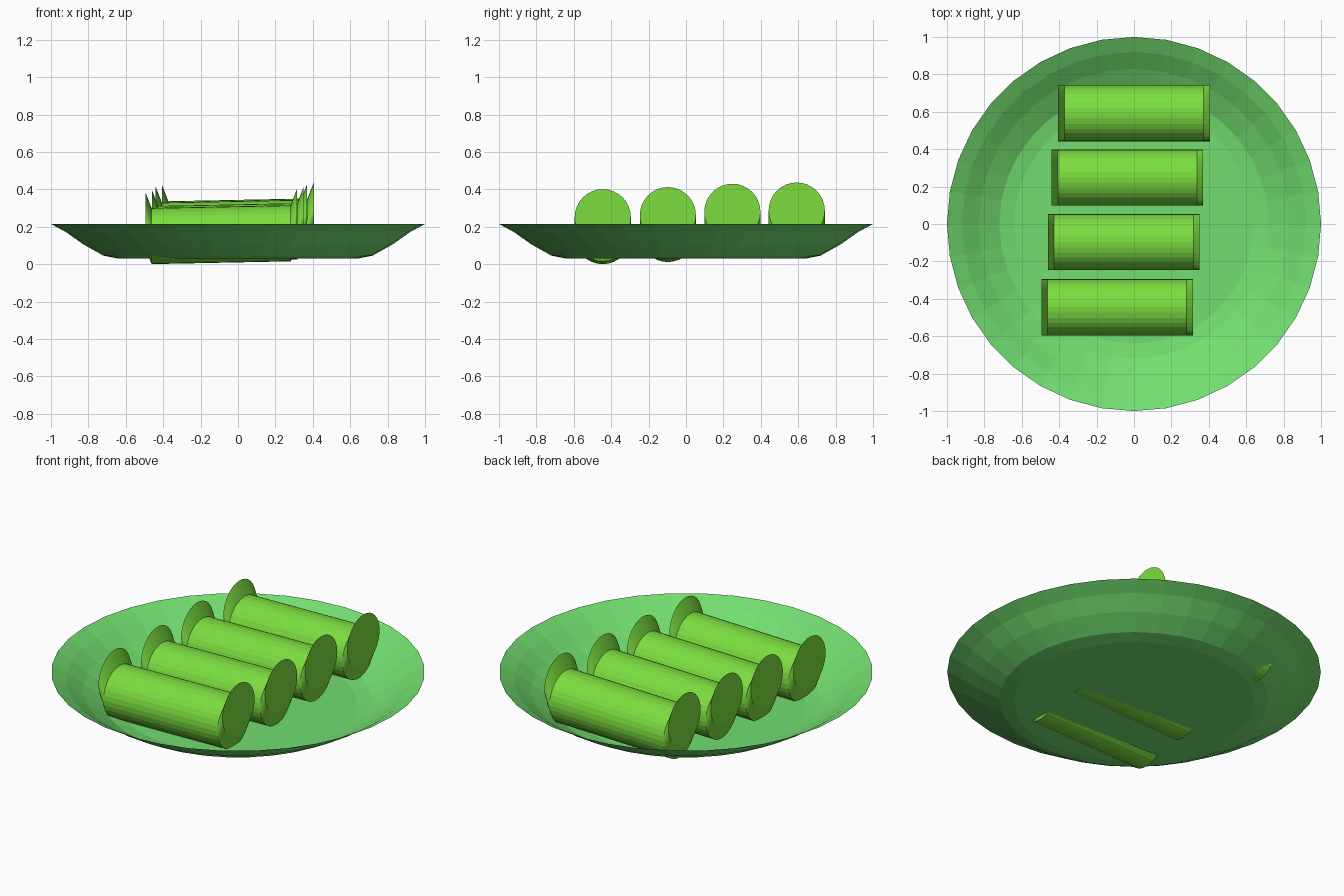
import bpy, bmesh
from math import sin, cos, pi

if "Cube" in bpy.data.objects:
    bpy.data.objects.remove(bpy.data.objects["Cube"])


def material(name, rgb):
    m = bpy.data.materials.new(name)
    m.diffuse_color = (*rgb, 1)
    m.use_nodes = True
    m.node_tree.nodes["Principled BSDF"].inputs["Base Color"].default_value = m.diffuse_color
    return m


def loft(name, rings, mat, caps):
    """Skin a list of equal-length point rings."""
    bm = bmesh.new()
    rows = [[bm.verts.new(p) for p in ring] for ring in rings]
    n = len(rows[0])
    for a, b in zip(rows, rows[1:]):
        for i in range(n):
            j = (i + 1) % n
            bm.faces.new((a[i], a[j], b[j], b[i]))
    for row in caps:
        bm.faces.new(rows[row])
    bmesh.ops.recalc_face_normals(bm, faces=bm.faces[:])
    me = bpy.data.meshes.new(name)
    bm.to_mesh(me)
    bm.free()
    me.materials.append(mat)
    ob = bpy.data.objects.new(name, me)
    bpy.context.collection.objects.link(ob)
    return ob


plate_green = material("plate_green", (0.17, 0.73, 0.16))
roll_green = material("roll_green", (0.20, 0.73, 0.05))

# Shallow plate: one thin shell, flat base and flared wall
profile = [(0.64, 0.03), (0.72, 0.046), (0.83, 0.108), (0.92, 0.172), (1.0, 0.215)]
rings = [[(r * cos(2 * pi * i / 36), r * sin(2 * pi * i / 36), z) for i in range(36)]
         for r, z in profile]
plate = loft("plate", rings, plate_green, [0])
if plate.data.polygons[-1].normal.z < 0:
    plate.data.flip_normals()

# Rolls: slightly tilted tubes whose end discs are shifted upward
R, SIDES, TILT = 0.15, 32, 0.02
stations = [(-0.405, 0.085), (-0.372, 0), (0.372, 0), (0.405, 0.085)]
placements = [(-0.09, -0.445, 0.158), (-0.055, -0.097, 0.169),
              (-0.035, 0.248, 0.187), (0.0, 0.592, 0.194)]
for k, (cx, cy, cz) in enumerate(placements):
    rings = [[(cx + x, cy + R * cos(2 * pi * i / SIDES),
               cz + x * TILT + lift + R * sin(2 * pi * i / SIDES))
              for i in range(SIDES)] for x, lift in stations]
    loft(f"roll_{k + 1}", rings, roll_green, [0, 3])
